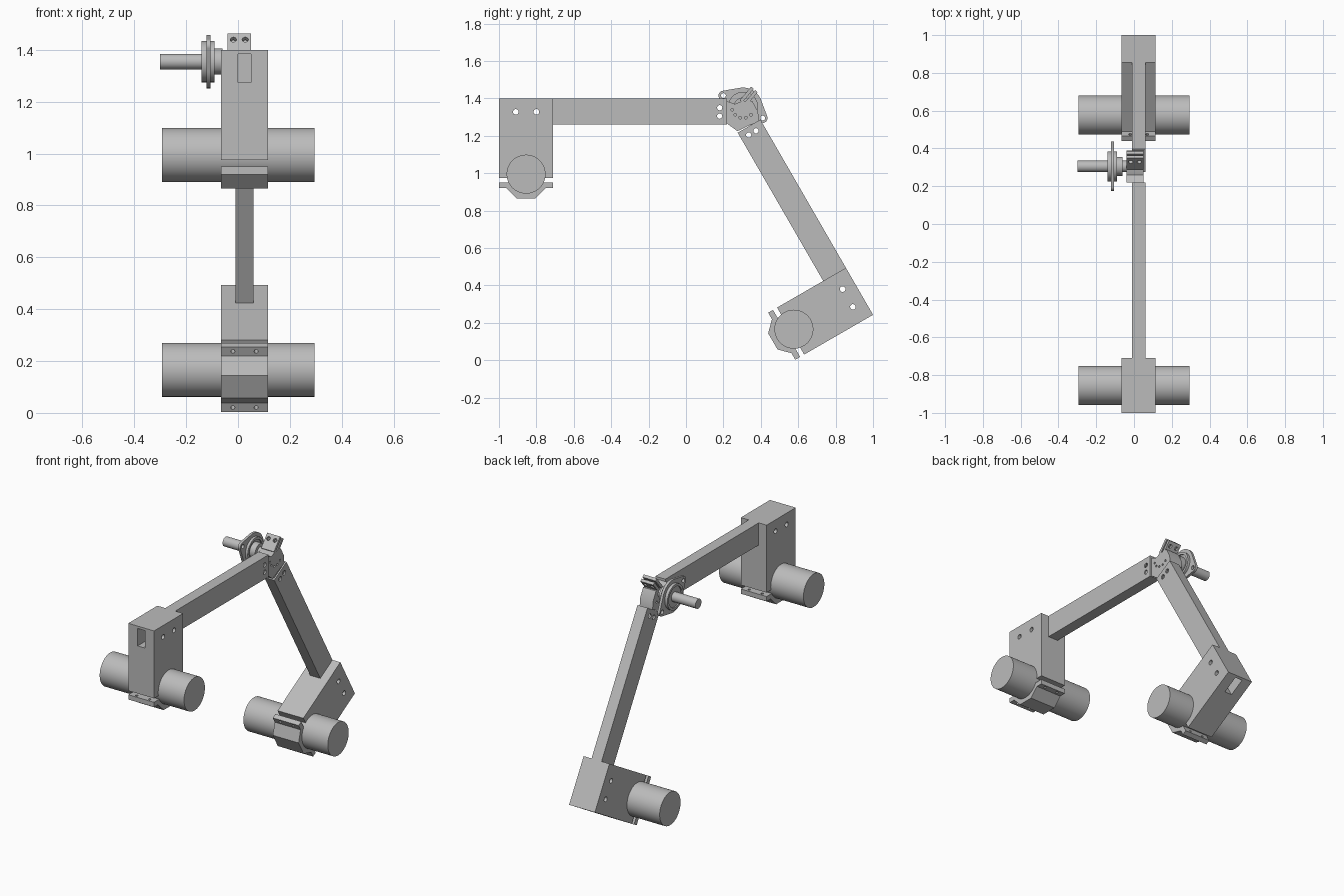
import bpy, bmesh, math
from mathutils import Vector, geometry

cube = bpy.data.objects.get("Cube")
if cube:
    bpy.data.objects.remove(cube)

grey = bpy.data.materials.new("machined grey")
grey.use_nodes = True
grey.diffuse_color = (0.5, 0.5, 0.5, 1)
grey.node_tree.nodes["Principled BSDF"].inputs["Base Color"].default_value = (0.5, 0.5, 0.5, 1)
parts = []


def finish(name, bm):
    bmesh.ops.recalc_face_normals(bm, faces=bm.faces)
    mesh = bpy.data.meshes.new(name)
    bm.to_mesh(mesh)
    bm.free()
    mesh.materials.append(grey)
    ob = bpy.data.objects.new(name, mesh)
    bpy.context.collection.objects.link(ob)
    parts.append(ob)
    return ob


def prism(name, outline, x0, x1):
    """Side outline of (y, z) points extruded along x."""
    bm = bmesh.new()
    face = bm.faces.new([bm.verts.new((x0, y, z)) for y, z in outline])
    new = bmesh.ops.extrude_face_region(bm, geom=[face])["geom"]
    bmesh.ops.translate(bm, vec=(x1 - x0, 0, 0),
                        verts=[v for v in new if isinstance(v, bmesh.types.BMVert)])
    return finish(name, bm)


def rod(name, p, q, r, sides=64):
    p, q = Vector(p), Vector(q)
    bm = bmesh.new()
    bmesh.ops.create_cone(bm, cap_ends=True, segments=sides, radius1=r, radius2=r, depth=(q - p).length)
    turn = (q - p).to_track_quat("Z", "Y").to_matrix()
    bmesh.ops.rotate(bm, verts=bm.verts, matrix=turn, cent=(0, 0, 0))
    bmesh.ops.translate(bm, verts=bm.verts, vec=(p + q) / 2)
    return finish(name, bm)


def cut(ob, cutter):
    mod = ob.modifiers.new("cut", "BOOLEAN")
    mod.operation, mod.solver, mod.object = "DIFFERENCE", "EXACT", cutter
    graph = bpy.context.evaluated_depsgraph_get()
    mesh = bpy.data.meshes.new_from_object(ob.evaluated_get(graph))
    ob.modifiers.clear()
    ob.data = mesh
    parts.remove(cutter)
    bpy.data.objects.remove(cutter)


def drill(ob, y, z, r):
    cut(ob, rod("drill", (-0.5, y, z), (0.5, y, z), r, 24))


def limb(label, corner, along, down, length):
    """Arm, clamp block and pipe, laid out from the block's outer corner."""
    along, down = Vector(along), Vector(down)

    def at(a, d):
        return Vector(corner) + along * a + down * d

    def rect(a0, a1, d0, d1):
        return [at(a0, d0), at(a1, d0), at(a1, d1), at(a0, d1)]

    def bore():
        return prism("bore", rect(-0.1, 1.4, 0.015, 0.125), 0, 0.05)

    # Hollow square arm
    arm = prism(label + "_arm", rect(0.29, length, 0, 0.14), -0.01, 0.06)
    cut(arm, bore())
    for d in (0.05, 0.095):
        drill(arm, *at(length - 0.04, d), 0.014)

    # Clamp block
    block = prism(label + "_clamp_block", rect(0, 0.29, 0, 0.425), -0.065, 0.115)
    cut(block, bore())
    for a in (0.09, 0.2):
        drill(block, *at(a, 0.072), 0.015)

    # Clamp cap with bolt holes
    cap = prism(label + "_clamp_cap",
                [at(*p) for p in ((0, 0.45), (0, 0.48), (0.04, 0.48), (0.095, 0.535), (0.195, 0.535),
                                  (0.25, 0.48), (0.29, 0.48), (0.29, 0.45))], -0.065, 0.115)
    for a in (0.02, 0.27):
        for x in (-0.02, 0.07):
            cut(cap, rod("drill", (x, *at(a, 0.435)), (x, *at(a, 0.5)), 0.008, 16))

    # Pipe held in the clamp
    y, z = at(0.145, 0.405)
    rod(label + "_pipe", (-0.293, y, z), (0.295, y, z), 0.104, 96)


s, c = math.sin(math.radians(60)), 0.5
limb("upper", (-1, 1.4), (1, 0), (0, -1), 1.22)
limb("lower", (1, 0.243), (-c, s), (-s, -c), 1.205)

# Elbow bracket
cy, cz = 0.305, 1.355
bracket = prism("elbow_bracket", [(0.22, 1.385), (0.22, 1.265), (0.275, 1.225), (0.39, 1.28), (0.385, 1.33),
                                  (0.355, 1.385), (0.3, 1.385), (0.26, 1.37)], -0.04, 0.05)
for k in range(5):
    t = math.radians(195 + 30 * k)
    drill(bracket, cy + 0.06 * math.cos(t), cz + 0.06 * math.sin(t), 0.007)

# Pair of split clamp ears on the bracket
up = Vector((0.64, 0.77))
side = Vector((0.77, -0.64))
for name, shift in (("front_ear", -0.014), ("back_ear", 0.014)):
    base = Vector((0.305, 1.375)) + side * shift
    ear = prism(name, [base - side * 0.009, base + side * 0.009,
                       base + side * 0.009 + up * 0.095, base - side * 0.009 + up * 0.095], -0.04, 0.05)
    mid = base + up * 0.065
    for x in (-0.018, 0.028):
        cut(ear, rod("drill", (x, *(mid - side * 0.03)), (x, *(mid + side * 0.03)), 0.012, 20))

# Two-bolt bearing flange: a wide round middle tapering to the bolt ends
bolts = [Vector((cy + k * 0.105, cz - k * 0.06)) for k in (-1, 1)]
cloud = []
for centre, r in ((Vector((cy, cz)), 0.103), (bolts[0], 0.026), (bolts[1], 0.026)):
    cloud += [centre + Vector((math.cos(t), math.sin(t))) * r
              for t in (math.tau * k / 64 for k in range(64))]
outline = [cloud[k] for k in geometry.convex_hull_2d(cloud)]
flange = prism("bearing_flange", outline, -0.122, -0.106)
for b in bolts:
    drill(flange, *b, 0.013)
drill(flange, cy, cz, 0.07)

# Bearing ring, hub and shaft
ring = rod("bearing_ring", (-0.14, cy, cz), (-0.09, cy, cz), 0.08)
drill(ring, cy, cz, 0.065)
rod("bearing_core", (-0.132, cy, cz), (-0.098, cy, cz), 0.066)
rod("hub", (-0.1, cy, cz), (-0.06, cy, cz), 0.05)
rod("shaft", (-0.3, cy, cz), (-0.03, cy, cz), 0.03)

# Smooth the round surfaces, keep the edges sharp
bpy.ops.object.select_all(action="DESELECT")
for ob in parts:
    ob.select_set(True)
bpy.context.view_layer.objects.active = parts[0]
bpy.ops.object.shade_smooth_by_angle(angle=math.radians(25))
